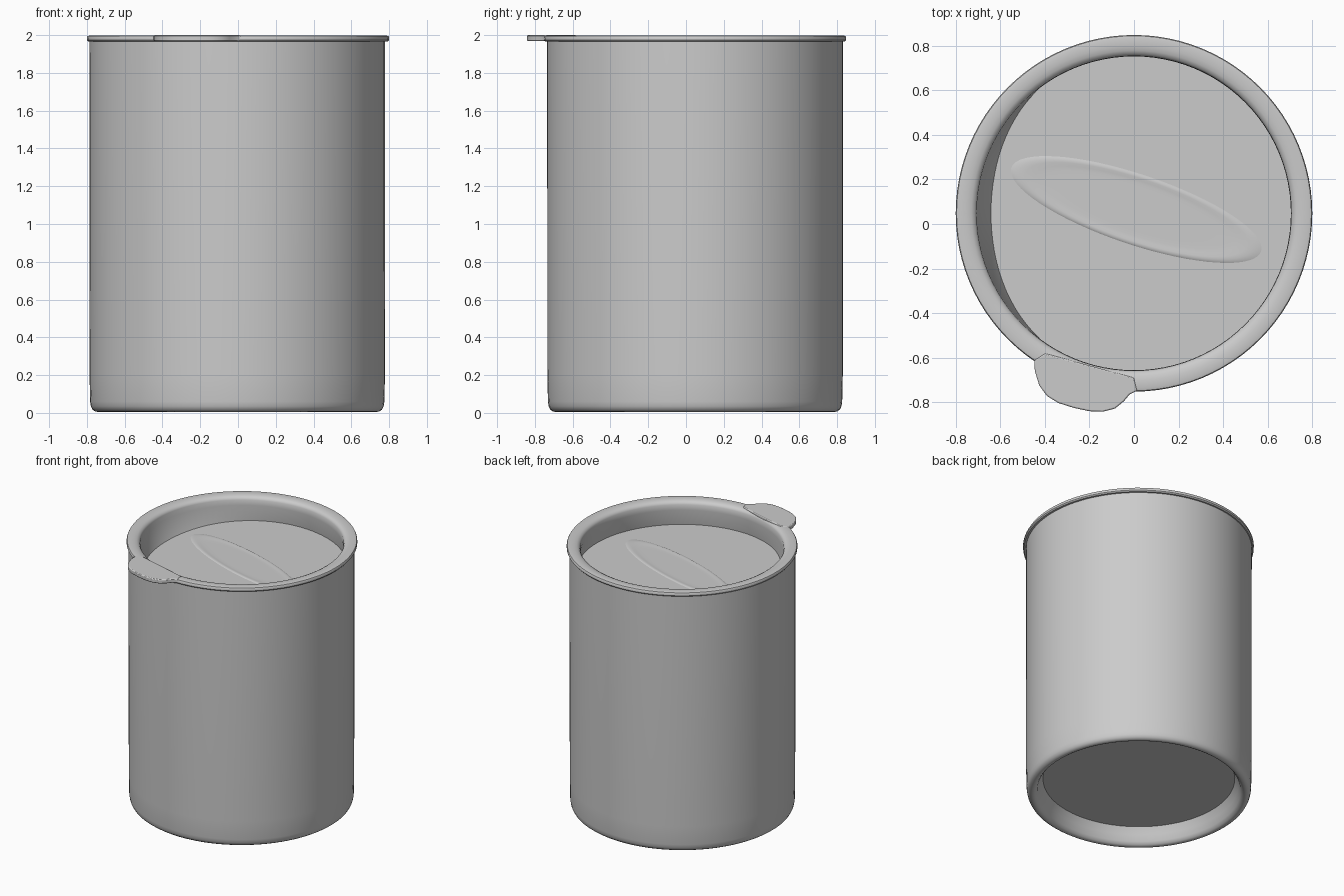
import bpy, bmesh, math
from mathutils import Matrix

cube = bpy.data.objects.get("Cube")
if cube:
    bpy.data.objects.remove(cube, do_unlink=True)

grey = bpy.data.materials.new("plain grey")
grey.use_nodes = True
colour = (0.6, 0.6, 0.6, 1)
grey.diffuse_color = colour
grey.node_tree.nodes["Principled BSDF"].inputs["Base Color"].default_value = colour

CX, CY = 0.0, 0.048   # axis of the canister
FLOOR = 1.81          # height of the sunken lid floor


def finish(bm, name, angle=40):
    mesh = bpy.data.meshes.new(name)
    bm.to_mesh(mesh)
    bm.free()
    mesh.materials.append(grey)
    obj = bpy.data.objects.new(name, mesh)
    bpy.context.collection.objects.link(obj)
    bpy.ops.object.select_all(action='DESELECT')
    obj.select_set(True)
    bpy.context.view_layer.objects.active = obj
    bpy.ops.object.shade_smooth_by_angle(angle=math.radians(angle))
    return obj


def revolve(profile, cap_start=False, cap_end=False, steps=96):
    """Turn a (radius, height) profile around z; caps are flat discs."""
    bm = bmesh.new()
    rings = []
    for r, z in profile:
        turns = [2 * math.pi * j / steps for j in range(steps)]
        rings.append([bm.verts.new((r * math.cos(a), r * math.sin(a), z)) for a in turns])
    for low, high in zip(rings, rings[1:]):
        for j in range(steps):
            k = (j + 1) % steps
            bm.faces.new((low[j], low[k], high[k], high[j]))
    if cap_start:
        bm.faces.new(rings[0][::-1])
    if cap_end:
        bm.faces.new(rings[-1])
    return bm, rings


# Straight body with rounded foot and recessed base
body_profile = [(0.665, 0.125), (0.69, 0.075), (0.705, 0.03), (0.72, 0.012), (0.735, 0.005),
                (0.752, 0.007), (0.767, 0.018), (0.775, 0.035), (0.779, 0.06),
                (0.782, 0.2), (0.783, 1.97)]
bm, _ = revolve(body_profile, cap_start=True)
bm.transform(Matrix.Translation((CX - 0.004, CY, 0)))
finish(bm, "canister_body")

# Lid: overhanging flat rim, slightly undercut inner wall and sunken floor
lid_profile = [(0.76, 1.964), (0.793, 1.966), (0.8, 1.974), (0.8, 1.988), (0.796, 1.995),
               (0.785, 1.998), (0.75, 1.997), (0.73, 1.993), (0.714, 1.985),
               (0.706, 1.97), (0.704, 1.93), (0.725, FLOOR)]
bm, rings = revolve(lid_profile, cap_end=True)
for v in rings[-1]:
    # the wall leans inward on one side
    lean = max(0.0, -v.co.x / 0.725) ** 2
    v.co.x *= 1 - 0.115 * lean
    v.co.y *= 1 - 0.06 * lean
bm.transform(Matrix.Translation((CX, CY, 0)))
finish(bm, "lid")

# Pull tab flush with the rim
outline = [(-0.40, -0.58), (-0.447, -0.61), (-0.445, -0.66), (-0.425, -0.725), (-0.39, -0.772),
           (-0.34, -0.803), (-0.27, -0.825), (-0.2, -0.84), (-0.14, -0.842), (-0.085, -0.828),
           (-0.045, -0.795), (-0.02, -0.765), (0.015, -0.748), (0.0, -0.69)]
bm = bmesh.new()
face = bm.faces.new([bm.verts.new((x, y, 1.968)) for x, y in outline])
out = bmesh.ops.extrude_face_region(bm, geom=[face])
top = [g for g in out["geom"] if isinstance(g, bmesh.types.BMVert)]
bmesh.ops.translate(bm, verts=top, vec=(0, 0, 0.032))
bmesh.ops.recalc_face_normals(bm, faces=bm.faces)
tab = finish(bm, "lid_tab")
bevel = tab.modifiers.new("soft_edge", 'BEVEL')
bevel.width = 0.006
bevel.segments = 2

# Shallow oval ridge pressed into the lid floor
ridge_profile = [(1.0, -0.002), (0.97, 0.002), (0.92, 0.005), (0.87, 0.005),
                 (0.8, 0.003), (0.72, 0.002), (0.6, 0.002)]
bm, _ = revolve(ridge_profile, cap_end=True, steps=64)
bm.transform(Matrix.Translation((0.01, 0.065, FLOOR))
             @ Matrix.Rotation(math.radians(-18.5), 4, 'Z')
             @ Matrix.Diagonal((0.6, 0.16, 1, 1)))
finish(bm, "lid_oval_ridge")
